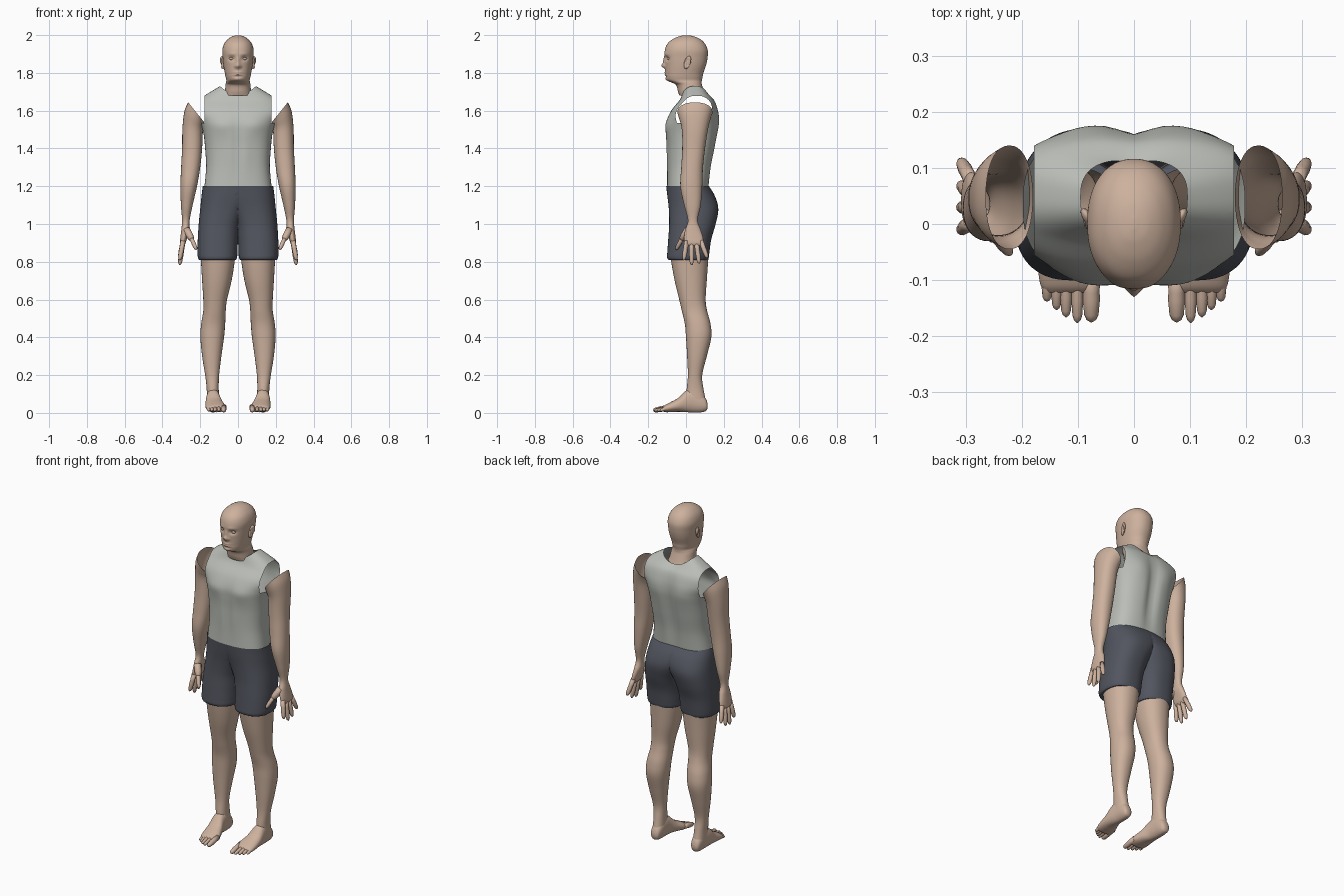
import bpy
import bmesh
import math
from mathutils import Vector

cube = bpy.data.objects.get("Cube")
if cube:
    bpy.data.objects.remove(cube, do_unlink=True)


def material(name, colour):
    mat = bpy.data.materials.new(name)
    mat.use_nodes = True
    mat.diffuse_color = (*colour, 1)
    shader = mat.node_tree.nodes["Principled BSDF"]
    shader.inputs["Base Color"].default_value = (*colour, 1)
    shader.inputs["Roughness"].default_value = 0.7
    return mat


skin = material("skin", (0.61, 0.44, 0.34))
grey_cloth = material("light grey cloth", (0.50, 0.52, 0.48))
dark_cloth = material("dark grey cloth", (0.085, 0.092, 0.115))


def smooth_rows(rows, steps):
    """Catmull-Rom interpolation between the rows of a profile."""
    width = max(len(r) for r in rows)
    rows = [tuple(r) + (0,) * (width - len(r)) for r in rows]
    padded = [rows[0]] + rows + [rows[-1]]
    result = []
    for a, b, c, d in zip(padded, padded[1:], padded[2:], padded[3:]):
        for i in range(steps):
            t = i / steps
            result.append([
                q + t / 2 * (r - p + t * (2 * p - 5 * q + 4 * r - s + t * (3 * (q - r) + s - p)))
                for p, q, r, s in zip(a, b, c, d)])
    return result + [rows[-1]]


def bridge(bm, rings, cap_start=False, cap_end=False):
    """Join a series of closed rings of points with quads."""
    loops = [[bm.verts.new(p) for p in ring] for ring in rings]
    for low, high in zip(loops, loops[1:]):
        for i in range(len(low)):
            bm.faces.new((low[i - 1], low[i], high[i], high[i - 1]))
    if cap_start:
        bm.faces.new(loops[0])
    if cap_end:
        bm.faces.new(loops[-1])


def power(value, exponent):
    return math.copysign(abs(value) ** exponent, value)


def loft(bm, rows, sides=40, square=2.2, steps=6, along_y=False, **caps):
    """Rows: position, x min, x max, depth min, depth max, sideways tilt, side lift."""
    rings = []
    for row in smooth_rows(rows, steps):
        s, x0, x1, d0, d1, tilt, lift = (list(row) + [0, 0])[:7]
        ring = []
        for i in range(sides):
            angle = math.tau * i / sides
            c = power(math.cos(angle), 2 / square)
            d = power(math.sin(angle), 2 / square)
            x = (x0 + x1) / 2 + c * (x1 - x0) / 2
            depth = (d0 + d1) / 2 + d * (d1 - d0) / 2
            level = s + tilt * c + lift * c * c
            ring.append((x, level, depth) if along_y else (x, depth, level))
        rings.append(ring)
    bridge(bm, rings, **caps)


def digit(bm, start, end, radius, sides=12):
    """A finger or toe with a rounded tip."""
    start, end = Vector(start), Vector(end)
    turn = (end - start).to_track_quat('Z', 'Y')
    rings = []
    for t, r in ((0, 1), (.4, .92), (.55, .96), (.85, .8), (.95, .55), (1, .1)):
        centre = start.lerp(end, t)
        rings.append([centre + turn @ Vector((math.cos(a), math.sin(a), 0)) * radius * r
                      for a in (math.tau * i / sides for i in range(sides))])
    bridge(bm, rings, cap_start=True, cap_end=True)


def ball(bm, centre, scale):
    made = bmesh.ops.create_uvsphere(bm, u_segments=20, v_segments=12, radius=1)
    for v in made["verts"]:
        v.co = Vector(centre) + v.co * Vector(scale)


def sculpt(bm, features, side, middle):
    """Push the front (side -1) or back (side 1) outward in soft mounds."""
    for v in bm.verts:
        if (v.co.y - middle) * side <= 0:
            continue
        x, z = abs(v.co.x), v.co.z
        v.co.y += side * sum(
            amount * math.exp(-((x - fx) / sx) ** 2 - ((z - fz) / sz) ** 2)
            for fx, fz, sx, sz, amount in features)


def finish(name, bm, mat, mirror=False):
    bmesh.ops.recalc_face_normals(bm, faces=bm.faces)
    mesh = bpy.data.meshes.new(name)
    bm.to_mesh(mesh)
    bm.free()
    mesh.materials.append(mat)
    for face in mesh.polygons:
        face.use_smooth = True
    obj = bpy.data.objects.new(name, mesh)
    bpy.context.collection.objects.link(obj)
    if mirror:
        obj.modifiers.new("Mirror", 'MIRROR').merge_threshold = 0.0005
    return obj


def both_sides(rows):
    return [(z, -w, w, *rest) for z, w, *rest in rows]


# Head and neck, with brow, eye sockets, nose, lips and chin
bm = bmesh.new()
loft(bm, both_sides([
    (1.68, .076, -.035, .105), (1.7, .07, -.042, .097), (1.735, .066, -.052, .085),
    (1.75, .064, -.078, .083), (1.762, .062, -.1, .084), (1.78, .066, -.107, .088),
    (1.8, .07, -.108, .092), (1.84, .077, -.11, .106), (1.88, .081, -.113, .114),
    (1.92, .083, -.112, .115), (1.955, .073, -.098, .1), (1.98, .052, -.068, .073),
    (1.994, .028, -.035, .04), (1.999, .005, -.01, .01)]),
    sides=96, steps=8, cap_end=True)
sculpt(bm, [
    (0, 1.838, .012, .014, .019), (0, 1.865, .009, .02, .008),
    (.015, 1.835, .006, .007, .005), (.034, 1.876, .016, .012, -.012),
    (.03, 1.9, .025, .009, .003), (0, 1.797, .02, .01, .008),
    (0, 1.797, .023, .003, -.006), (0, 1.781, .02, .006, -.004),
    (0, 1.765, .02, .012, .005)], side=-1, middle=-.02)
finish("head", bm, skin)

# Eyelids and ears
bm = bmesh.new()
ball(bm, (.034, -.088, 1.876), (.014, .012, .009))
finish("eyes", bm, skin, mirror=True)
bm = bmesh.new()
ball(bm, (.083, .008, 1.855), (.012, .018, .034))
for v in bm.verts:
    v.co.y += (v.co.z - 1.855) * .25
    v.co.x += (v.co.y - .008) * .3
    if v.co.x > .088 and abs(v.co.z - 1.858) < .02 and abs(v.co.y - .008) < .012:
        v.co.x -= .007
finish("ears", bm, skin, mirror=True)

# Sleeveless shirt, with spine groove, chest and open armholes
bm = bmesh.new()
loft(bm, both_sides([
    (1.195, .178, -.1, .12), (1.3, .169, -.098, .133), (1.4, .174, -.1, .153),
    (1.48, .183, -.105, .167), (1.54, .2, -.102, .173), (1.6, .228, -.078, .168),
    (1.655, .21, -.035, .15), (1.685, .095, -.02, .115, 0, .045)]),
    sides=80, square=2.7, steps=8)
sculpt(bm, [(0, 1.43, .03, .2, -.02), (.09, 1.55, .05, .07, .006)], side=1, middle=.04)
sculpt(bm, [(.085, 1.52, .055, .045, .008), (0, 1.45, .014, .15, -.006),
            (.04, 1.36, .03, .1, .004)], side=-1, middle=.02)
arm_x, arm_z = .178, 1.535
for point, normal in (((arm_x, 0, 0), (1, 0, 0)), ((-arm_x, 0, 0), (1, 0, 0)),
                      ((0, 0, arm_z), (0, 0, 1))):
    bmesh.ops.bisect_plane(bm, geom=bm.verts[:] + bm.edges[:] + bm.faces[:],
                           plane_co=point, plane_no=normal)
holes = [f for f in bm.faces
         if abs(f.calc_center_median().x) > arm_x and f.calc_center_median().z > arm_z]
bmesh.ops.delete(bm, geom=holes, context='FACES')
finish("shirt", bm, grey_cloth)

# Shorts: one leg flattened against the middle plane, then mirrored
bm = bmesh.new()
loft(bm, [
    (1.202, -.186, .186, -.105, .12), (1.15, -.13, .193, -.099, .152),
    (1.08, -.06, .2, -.091, .171), (1.0, -.015, .208, -.089, .157),
    (.92, -.001, .213, -.094, .134), (.85, .003, .214, -.099, .124),
    (.822, .005, .212, -.1, .12), (.81, .012, .205, -.092, .113),
    (.815, .025, .19, -.078, .1)], sides=64, square=2.4)
for v in bm.verts:
    v.co.x = max(v.co.x, 0)
bmesh.ops.delete(bm, geom=[f for f in bm.faces if all(v.co.x == 0 for v in f.verts)],
                 context='FACES')
finish("shorts", bm, dark_cloth, mirror=True)

# Legs
bm = bmesh.new()
loft(bm, [
    (.86, .015, .2, -.085, .122), (.8, .018, .196, -.078, .117),
    (.7, .034, .19, -.06, .11), (.6, .058, .184, -.036, .104),
    (.54, .065, .184, -.022, .112), (.47, .068, .195, -.006, .13),
    (.4, .074, .199, 0, .134), (.3, .088, .19, .006, .11),
    (.2, .1, .174, .01, .086), (.13, .102, .166, .004, .092),
    (.07, .1, .165, .0, .104)])
finish("legs", bm, skin, mirror=True)

# Feet and toes
bm = bmesh.new()
loft(bm, [
    (.114, .12, .146, .025, .05), (.105, .107, .157, .01, .075),
    (.08, .1, .163, .003, .105), (.04, .097, .166, .002, .13),
    (0, .092, .17, .004, .118), (-.04, .078, .172, .006, .08),
    (-.08, .065, .171, .004, .058), (-.11, .064, .166, .004, .042),
    (-.122, .075, .155, .012, .03)], along_y=True, cap_start=True, cap_end=True)
for x, tip, radius in ((.076, -.175, .016), (.101, -.176, .011), (.121, -.166, .011),
                       (.138, -.153, .01), (.155, -.138, .01)):
    digit(bm, (x, -.085, .03), (x, tip, .012), radius)
finish("feet", bm, skin, mirror=True)

# Arms and palms, with the shoulder opening slanting inward
bm = bmesh.new()
loft(bm, [
    (1.592, .18, .264, -.045, .14, .052), (1.56, .182, .284, -.036, .13, .035),
    (1.5, .186, .294, -.022, .116, .008), (1.4, .19, .296, -.02, .101),
    (1.3, .2, .301, -.025, .09), (1.2, .217, .305, -.03, .086),
    (1.1, .24, .302, -.01, .078), (1.02, .256, .296, .01, .062),
    (.97, .258, .3, -.004, .078), (.93, .268, .305, -.01, .09),
    (.9, .277, .308, -.008, .092), (.885, .285, .303, 0, .085)],
    cap_end=True)

# Fingers and thumb
for y, tip_y, tip_z in ((.004, -.012, .808), (.029, .03, .782),
                        (.054, .07, .79), (.079, .113, .82)):
    digit(bm, (.291, y, .91), (.309, tip_y, tip_z), .0135)
digit(bm, (.272, .01, .97), (.243, -.025, .915), .02)
digit(bm, (.25, -.017, .93), (.22, -.053, .864), .012)
finish("arms", bm, skin, mirror=True)
